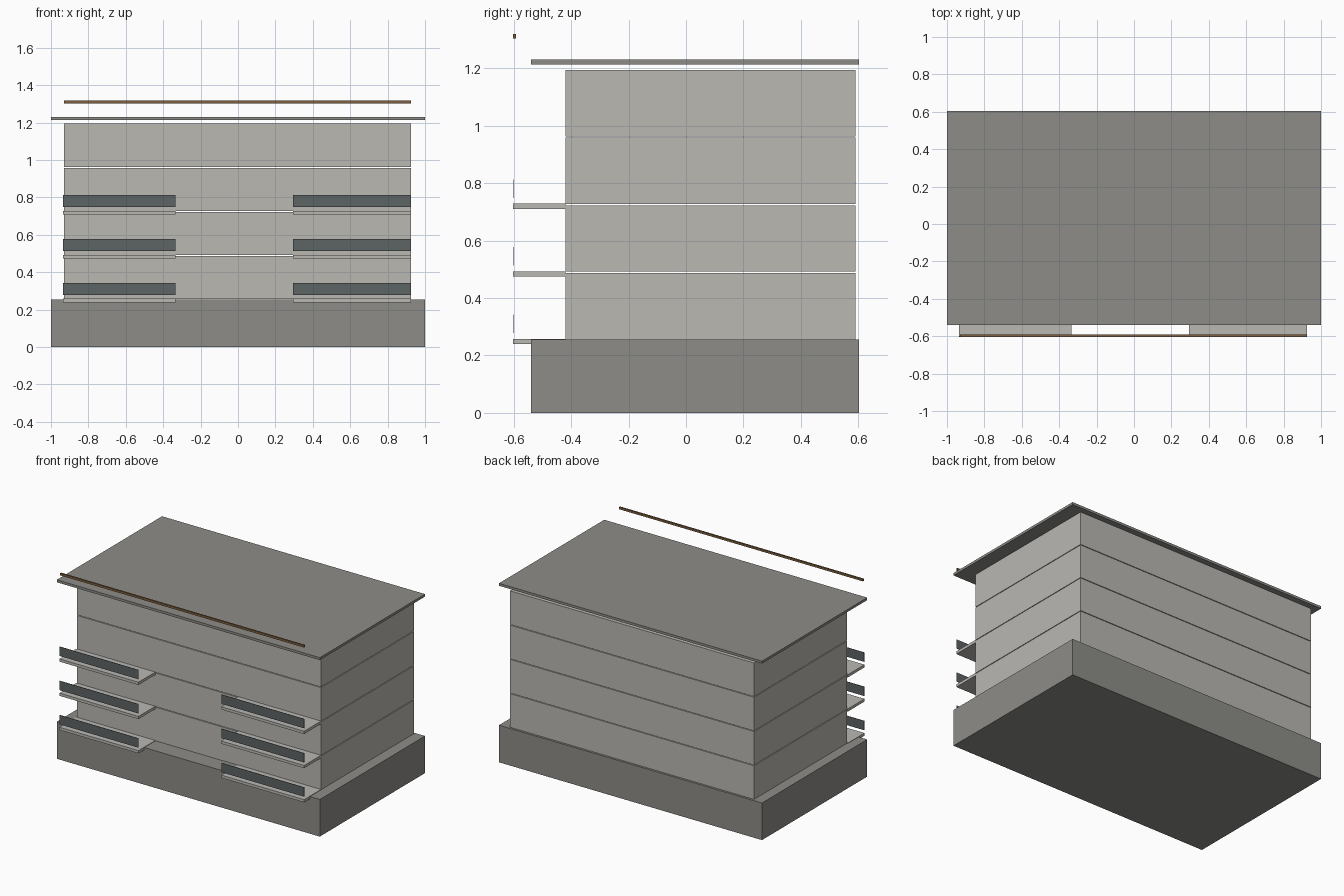
import bpy
import bmesh

cube = bpy.data.objects.get("Cube")
if cube:
    bpy.data.objects.remove(cube, do_unlink=True)


def make_material(name, rgb):
    mat = bpy.data.materials.new(name)
    mat.use_nodes = True
    colour = (*rgb, 1.0)
    mat.diffuse_color = colour
    bsdf = next(n for n in mat.node_tree.nodes if n.type == 'BSDF_PRINCIPLED')
    bsdf.inputs["Base Color"].default_value = colour
    return mat


def box(name, x, y, z, mat):
    """Axis-aligned box from (low, high) pairs."""
    mesh = bpy.data.meshes.new(name)
    bm = bmesh.new()
    bmesh.ops.create_cube(bm, size=1)
    for v in bm.verts:
        v.co = [span[0] if c < 0 else span[1] for c, span in zip(v.co, (x, y, z))]
    bm.to_mesh(mesh)
    bm.free()
    mesh.materials.append(mat)
    obj = bpy.data.objects.new(name, mesh)
    bpy.context.collection.objects.link(obj)
    return obj


wall = make_material("pale concrete", (0.49, 0.48, 0.45))
stone = make_material("dark concrete", (0.27, 0.265, 0.245))
panel = make_material("slate railing", (0.11, 0.125, 0.13))
wood = make_material("brown wood", (0.205, 0.115, 0.05))

BODY_X = (-0.93, 0.925)
BODY_Y = (-0.42, 0.59)
PLOT_X, PLOT_Y = (-1, 1), (-0.54, 0.603)
FRONT = -0.603

# Ground storey and roof plate share one outline
box("ground_storey", PLOT_X, PLOT_Y, (0, 0.255), stone)
box("roof_plate", PLOT_X, PLOT_Y, (1.213, 1.23), stone)

# Four upper storeys separated by thin joints
STEP = 0.2355
for i in range(4):
    low = 0.256 + i * STEP
    box(f"storey_{i + 1}", BODY_X, BODY_Y, (low, low + 0.231), wall)

# Balconies: a slab and a floating railing panel on each side of three storeys
for side, span in (("right", (-0.935, -0.335)), ("left", (0.295, 0.925))):
    for i in range(3):
        top = 0.258 + i * 0.235
        box(f"{side}_balcony_slab_{i + 1}", span, (FRONT, BODY_Y[0]),
            (top - 0.019, top), wall)
        box(f"{side}_balcony_railing_{i + 1}", span, (FRONT, FRONT + 0.003),
            (top + 0.02, top + 0.084), panel)

# Slim bar above the front edge of the roof
box("top_rail", BODY_X, (FRONT, FRONT + 0.011), (1.303, 1.318), wood)
